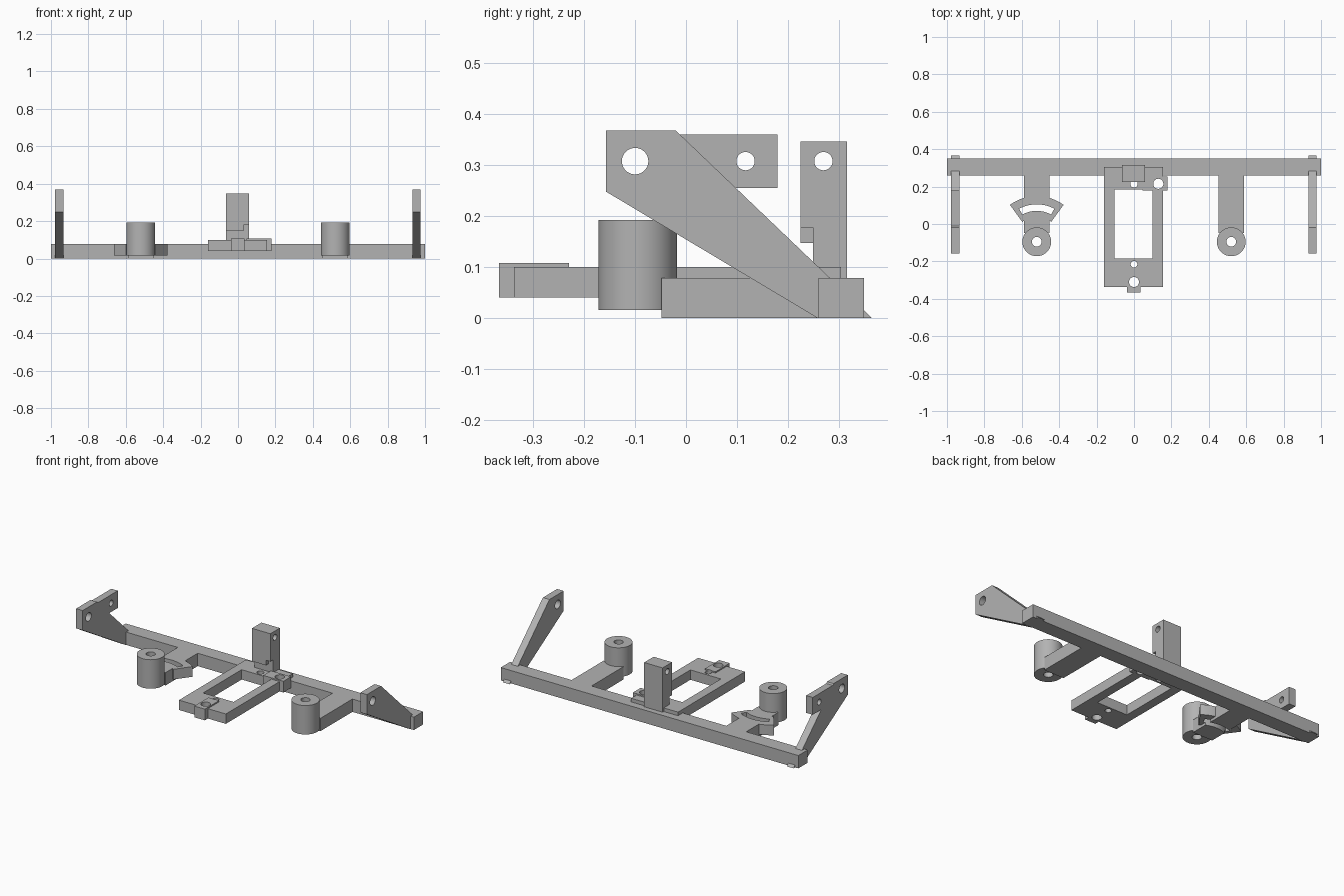
import bpy, bmesh
from math import sin, cos, pi, radians
from mathutils import Matrix

if "Cube" in bpy.data.objects:
    bpy.data.objects.remove(bpy.data.objects["Cube"])

grey = bpy.data.materials.new("plain_grey")
grey.use_nodes = True
grey.diffuse_color = (0.45, 0.45, 0.45, 1)
grey.node_tree.nodes["Principled BSDF"].inputs["Base Color"].default_value = (0.45, 0.45, 0.45, 1)


def rect(x0, x1, y0, y1):
    return [(x0, y0), (x1, y0), (x1, y1), (x0, y1)]


def circle(x, y, r, n=40):
    return [(x + r * cos(2 * pi * i / n), y + r * sin(2 * pi * i / n)) for i in range(n)]


def arc(x, y, r, half, n=16):
    """Points from left to right on an arc about the +y direction."""
    angles = [half * (2 * i / n - 1) for i in range(n + 1)]
    return [(x + r * sin(a), y + r * cos(a)) for a in angles]


def sector(x, y, r0, r1, half):
    return arc(x, y, r0, half) + arc(x, y, r1, half)[::-1]


def plate(name, loops, low, high, along="z"):
    """Extrude a filled outline with holes from low to high along z or x."""
    curve = bpy.data.curves.new(name, "CURVE")
    curve.dimensions = "2D"
    curve.fill_mode = "BOTH"
    curve.extrude = (high - low) / 2
    for loop in loops:
        spline = curve.splines.new("POLY")
        spline.points.add(len(loop) - 1)
        for point, (u, v) in zip(spline.points, loop):
            point.co = (u, v, 0, 1)
        spline.use_cyclic_u = True
    temp = bpy.data.objects.new(name + "_outline", curve)
    bpy.context.collection.objects.link(temp)
    deps = bpy.context.evaluated_depsgraph_get()
    mesh = bpy.data.meshes.new_from_object(temp.evaluated_get(deps))
    bpy.data.objects.remove(temp)
    bpy.data.curves.remove(curve)
    mesh.transform(Matrix.Translation((0, 0, (low + high) / 2)))
    if along == "x":
        mesh.transform(Matrix(((0, 0, 1, 0), (1, 0, 0, 0), (0, 1, 0, 0), (0, 0, 0, 1))))
    bm = bmesh.new()
    bm.from_mesh(mesh)
    bmesh.ops.remove_doubles(bm, verts=bm.verts, dist=0.0001)
    bmesh.ops.recalc_face_normals(bm, faces=bm.faces)
    bm.to_mesh(mesh)
    bm.free()
    mesh.materials.clear()
    mesh.materials.append(grey)
    mesh.name = name
    obj = bpy.data.objects.new(name, mesh)
    bpy.context.collection.objects.link(obj)
    return obj


def combine(obj, other, operation):
    """Apply a boolean and discard the second object."""
    mod = obj.modifiers.new("combine", "BOOLEAN")
    mod.operation = operation
    mod.solver = "EXACT"
    mod.object = other
    deps = bpy.context.evaluated_depsgraph_get()
    mesh = bpy.data.meshes.new_from_object(obj.evaluated_get(deps))
    obj.modifiers.clear()
    obj.data = mesh
    bpy.data.objects.remove(other)


BAR_TOP = 0.078
HUB_X, HUB_Y = 0.52, -0.095

# Long rear crossbar
plate("crossbar", [rect(-1, 1, 0.26, 0.35)], 0, BAR_TOP)

# Slanted end brackets with pivot holes; one carries a rear flag
arm = [(-0.157, 0.248), (0.258, 0), (0.365, 0), (-0.02, 0.368), (-0.157, 0.368)]
pivot = circle(-0.1, 0.308, 0.026)
plate("left_bracket", [arm, pivot], 0.932, 0.976, "x")
flagged = [(-0.157, 0.248), (0.258, 0), (0.365, 0), (0.098, 0.255), (0.18, 0.255),
           (0.18, 0.36), (-0.012, 0.36), (-0.02, 0.368), (-0.157, 0.368)]
plate("right_bracket", [flagged, pivot, circle(0.117, 0.308, 0.018)], -0.978, -0.934, "x")

# Upright hubs
for side, x in (("left", HUB_X), ("right", -HUB_X)):
    plate(side + "_hub", [circle(x, HUB_Y, 0.077, 64), circle(x, HUB_Y, 0.026)], 0.016, 0.192)

# Plain support to the left hub
plate("left_support", [rect(HUB_X - 0.067, HUB_X + 0.067, -0.048, 0.27)], 0, BAR_TOP)

# Support to the right hub with a slotted fan
support = plate("right_support", [rect(-HUB_X - 0.067, -HUB_X + 0.067, -0.048, 0.27)], 0, BAR_TOP)
fan = plate("fan", [sector(-HUB_X, HUB_Y, 0.132, 0.244, radians(36))], 0.016, BAR_TOP)
combine(support, fan, "UNION")
slot = plate("slot", [sector(-HUB_X, HUB_Y, 0.165, 0.2, radians(28))], -0.1, 0.2)
combine(support, slot, "DIFFERENCE")

# Central rectangular frame with two raised bosses and four bolt holes
frame = plate("centre_frame", [rect(-0.16, 0.155, -0.338, 0.305),
                               rect(-0.105, 0.1, -0.185, 0.185)], 0.04, 0.1)
for outline in (rect(-0.037, 0.034, -0.367, -0.23), rect(0.045, 0.18, 0.178, 0.253)):
    combine(frame, plate("boss", [outline], 0.04, 0.108), "UNION")
for x, y, r in ((0, -0.31, 0.027), (0, -0.215, 0.018), (0, 0.215, 0.02), (0.13, 0.215, 0.027)):
    combine(frame, plate("bolt_hole", [circle(x, y, r)], -0.1, 0.2), "DIFFERENCE")

# Upright post with an undercut front and a notch in one corner
post = plate("centre_post", [rect(0.225, 0.316, 0.147, 0.347),
                             circle(0.27, 0.308, 0.018)], -0.064, 0.06, "x")
combine(post, plate("post_foot", [rect(0.25, 0.316, 0.05, 0.16)], -0.064, 0.06, "x"), "UNION")
combine(post, plate("notch", [rect(0.2, 0.25, 0.1, 0.178)], 0.03, 0.1, "x"), "DIFFERENCE")

# Smooth the round walls and keep the edges crisp
bpy.ops.object.select_all(action="DESELECT")
for obj in bpy.context.collection.objects:
    if obj.type == "MESH":
        obj.select_set(True)
        bpy.context.view_layer.objects.active = obj
bpy.ops.object.shade_smooth_by_angle(angle=radians(30))
